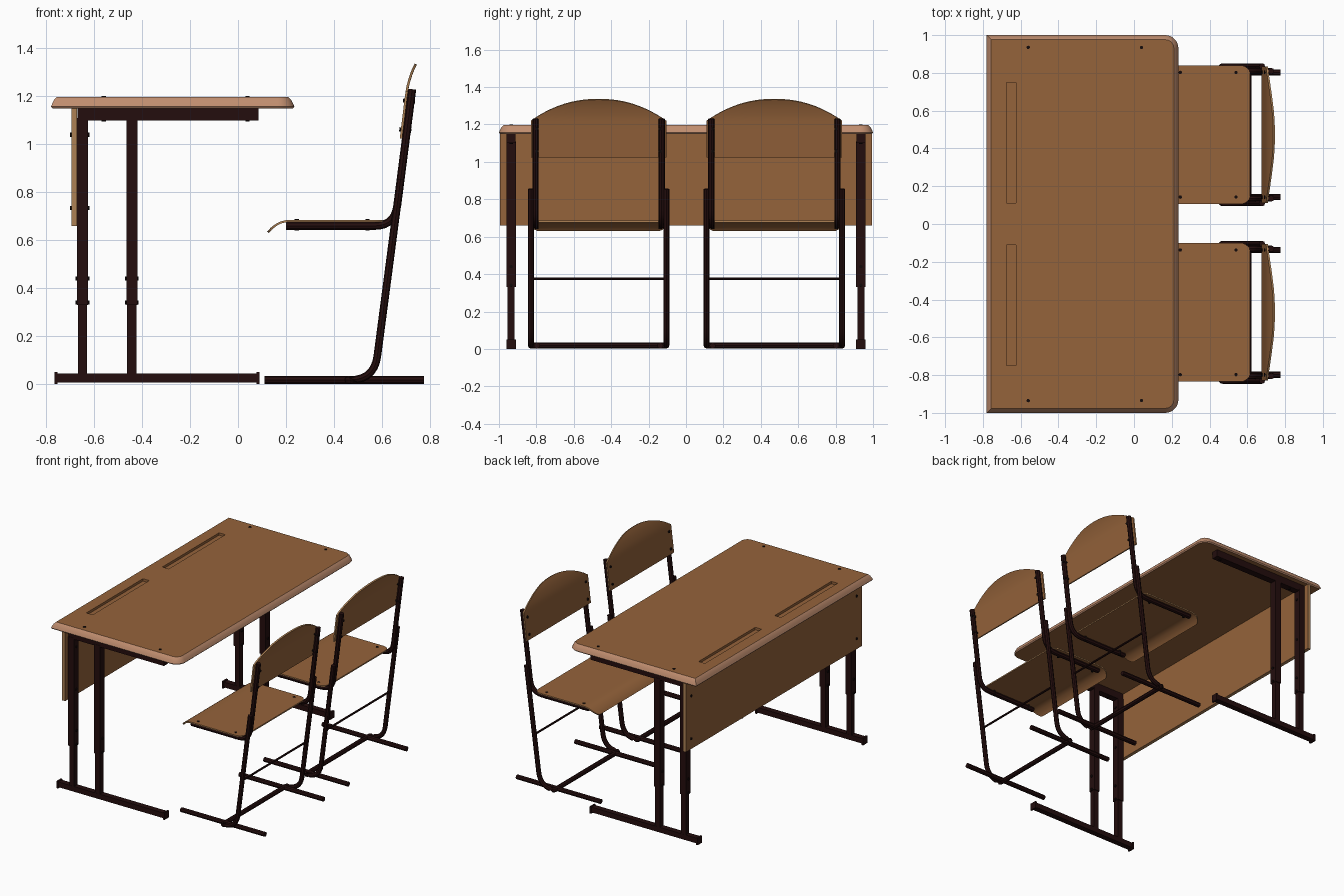
import bpy, bmesh, math
from mathutils import Vector, Matrix

if "Cube" in bpy.data.objects:
    bpy.data.objects.remove(bpy.data.objects["Cube"], do_unlink=True)


def material(name, rgb):
    m = bpy.data.materials.new(name)
    m.use_nodes = True
    m.diffuse_color = (*rgb, 1)
    m.node_tree.nodes["Principled BSDF"].inputs["Base Color"].default_value = (*rgb, 1)
    return m


WOOD = material("brown wood", (0.30, 0.125, 0.043))
TRIM = material("pale edge trim", (0.53, 0.27, 0.16))
PLY = material("plywood edge", (0.42, 0.22, 0.09))
METAL = material("dark brown metal", (0.017, 0.004, 0.004))
BOLT = material("black bolt", (0.006, 0.003, 0.003))


def finish(name, bm, *mats):
    bmesh.ops.recalc_face_normals(bm, faces=bm.faces)
    me = bpy.data.meshes.new(name)
    bm.to_mesh(me)
    bm.free()
    ob = bpy.data.objects.new(name, me)
    bpy.context.collection.objects.link(ob)
    for m in mats:
        me.materials.append(m)
    return ob


def activate(ob):
    bpy.ops.object.select_all(action='DESELECT')
    ob.select_set(True)
    bpy.context.view_layer.objects.active = ob


def smooth(ob):
    activate(ob)
    bpy.ops.object.shade_smooth_by_angle(angle=math.radians(35))


def box(name, lo, hi, *mats):
    lo, hi = Vector(lo), Vector(hi)
    bm = bmesh.new()
    m = Matrix.Translation((lo + hi) / 2) @ Matrix.Diagonal((*(hi - lo), 1))
    bmesh.ops.create_cube(bm, size=1, matrix=m)
    return finish(name, bm, *mats)


def bolts(name, spots, axis, length, radius=0.009):
    # short cylinders that share one axis
    bm = bmesh.new()
    turn = Vector((0, 0, 1)).rotation_difference(Vector(axis)).to_matrix().to_4x4()
    for p in spots:
        bmesh.ops.create_cone(bm, cap_ends=True, segments=10, radius1=radius, radius2=radius,
                              depth=length, matrix=Matrix.Translation(p) @ turn)
    smooth(finish(name, bm, BOLT))


def fillet(points, radius):
    # round the inner corners of a path
    pts = [Vector(p) for p in points]
    path = [pts[0]]
    for a, b, c in zip(pts, pts[1:], pts[2:]):
        p, q = b + (a - b).normalized() * radius, b + (c - b).normalized() * radius
        for i in range(8):
            t = i / 7
            path.append(p * (1 - t) ** 2 + b * 2 * t * (1 - t) + q * t * t)
    return path + [pts[-1]]


def tube(name, path, radius):
    cu = bpy.data.curves.new(name, 'CURVE')
    cu.dimensions = '3D'
    cu.bevel_depth, cu.bevel_resolution, cu.use_fill_caps = radius, 2, True
    sp = cu.splines.new('POLY')
    sp.points.add(len(path) - 1)
    for pt, co in zip(sp.points, path):
        pt.co = (*co, 1)
    ob = bpy.data.objects.new(name, cu)
    bpy.context.collection.objects.link(ob)
    cu.materials.append(METAL)
    activate(ob)
    bpy.ops.object.convert(target='MESH')
    smooth(bpy.context.object)


def sheet(name, f, nu, nv, thick):
    # thin bent board from a surface function, with a plywood rim
    bm = bmesh.new()
    g = [[bm.verts.new(f(u / nu, v / nv)) for v in range(nv + 1)] for u in range(nu + 1)]
    for u in range(nu):
        for v in range(nv):
            bm.faces.new((g[u][v], g[u + 1][v], g[u + 1][v + 1], g[u][v + 1]))
    ob = finish(name, bm, WOOD, PLY)
    mod = ob.modifiers.new("thickness", 'SOLIDIFY')
    mod.thickness, mod.offset, mod.material_offset_rim = thick, 0, 1
    activate(ob)
    bpy.ops.object.modifier_apply(modifier=mod.name)
    smooth(ob)


def interp(table, x):
    for (a, b), (c, d) in zip(table, table[1:]):
        if x <= c:
            return b + (d - b) * (x - a) / (c - a)
    return table[-1][1]


# Desk top: stacked outlines give the rounded rim
def outline(inset, z):
    x0, x1, w = -0.78 + inset, 0.235 - inset, 1 - inset
    r = 0.07 - inset
    pts = [(x0, -w, z)]
    for sy, start in ((-1, -90), (1, 0)):
        for i in range(9):
            a = math.radians(start + i * 90 / 8)
            pts.append((x1 - r + r * math.cos(a), sy * (w - r) + r * math.sin(a), z))
    return pts + [(x0, w, z)]


bm = bmesh.new()
layers = ((0.006, 1.15), (0, 1.157), (0.006, 1.172), (0.014, 1.187), (0.024, 1.197))
loops = [[bm.verts.new(p) for p in outline(*l)] for l in layers]
for a, b in zip(loops, loops[1:]):
    for i in range(len(a)):
        j = (i + 1) % len(a)
        bm.faces.new((a[i], a[j], b[j], b[i])).material_index = 1
bm.faces.new(loops[0])
bm.faces.new(loops[-1])
desk_top = finish("desk_top", bm, WOOD, TRIM)

# Pencil grooves cut into the top
for s in (1, -1):
    y0, y1 = sorted((s * 0.11, s * 0.75))
    cutter = box("groove_cutter", (-0.675, y0, 1.18), (-0.625, y1, 1.25), WOOD)
    cutter.hide_render = True
    mod = desk_top.modifiers.new("groove", 'BOOLEAN')
    mod.operation, mod.solver, mod.object = 'DIFFERENCE', 'EXACT', cutter
    activate(desk_top)
    bpy.ops.object.modifier_apply(modifier=mod.name)
    bpy.data.objects.remove(cutter, do_unlink=True)
smooth(desk_top)

# Modesty panel with pale cut ends
panel = box("modesty_panel", (-0.695, -0.995, 0.66), (-0.671, 0.995, 1.15), WOOD, PLY)
for f in panel.data.polygons:
    f.material_index = int(abs(f.normal.x) < 0.5)

# Desk side frames
for s, side in ((1, "left"), (-1, "right")):
    y = s * 0.935

    def bar(name, x0, x1, z0, z1, half):
        box(side + "_" + name, (x0, y - half, z0), (x1, y + half, z1), METAL)

    bar("top_rail", -0.67, 0.085, 1.10, 1.15, 0.024)
    bar("foot_rail", -0.757, 0.085, 0.008, 0.045, 0.02)
    bar("foot_cap_rear", -0.765, -0.752, 0, 0.05, 0.025)
    bar("foot_cap_front", 0.078, 0.09, 0, 0.05, 0.025)
    for i, x in enumerate((-0.648, -0.443)):
        bar(f"upper_leg_{i}", x - 0.023, x + 0.023, 0.33, 1.11, 0.026)
        bar(f"lower_leg_{i}", x - 0.019, x + 0.019, 0.04, 0.34, 0.019)
        bolts(f"{side}_leg_bolts_{i}", [(x, y, z) for z in (0.34, 0.44)], (1, 0, 0), 0.058)
    bolts(side + "_panel_bolts", [(-0.66, y, z) for z in (0.735, 1.04)], (1, 0, 0), 0.08)
    bolts(side + "_top_bolts", [(x, y, 1.148) for x in (-0.56, 0.04)], (0, 0, 1), 0.106)


# Chairs
def lean(z):
    return 0.568 + 0.129 * z


SEAT = ((0.125, 0.633), (0.14, 0.65), (0.16, 0.665), (0.18, 0.675), (0.205, 0.681), (0.62, 0.681))
BACK = ((1.02, 0.679), (1.20, 0.701), (1.24, 0.707), (1.28, 0.718), (1.31, 0.729), (1.336, 0.742))


def build_chair(side, c):
    def seat(u, v):
        # finer steps near both ends, where the corners are rounded
        x = 0.125 + 0.49 * (0.5 - 0.5 * math.cos(math.pi * u))
        d = min(x - 0.125, 0.615 - x)
        r = 0.05
        trim = r - math.sqrt(r * r - (r - d) ** 2) if d < r else 0
        return x, c + (0.367 - trim) * (2 * v - 1), interp(SEAT, x)

    def back(u, v):
        t = -math.cos(math.pi * v)
        z = 1.025 + u * (0.195 + 0.115 * (1 - abs(t) ** 2.2))
        return interp(BACK, z), c + 0.362 * t, z

    sheet(side + "_seat", seat, 28, 6, 0.009)
    sheet(side + "_backrest", back, 16, 24, 0.01)

    # Lower frame: one bent tube from side to side along the floor
    half = [(lean(0.855), 0.3625, 0.855), (lean(0), 0.3625, 0.018), (0.46, 0.3625, 0.018)]
    path = [(x, c + y, z) for x, y, z in half]
    path += [(x, c - y, z) for x, y, z in reversed(half)]
    corner = fillet(path[:3], 0.1)[:-1]
    other = [Vector((p.x, 2 * c - p.y, p.z)) for p in reversed(corner)]
    floor_bar = fillet([corner[-1], path[2], path[3], other[0]], 0.012)
    tube(side + "_lower_frame", corner + floor_bar[1:-1] + other, 0.016)
    x = lean(0.375)
    tube(side + "_cross_rod", [(x, c - 0.377, 0.375), (x, c + 0.377, 0.375)], 0.007)

    # Seat and back tubes with floor runners
    for s in (1, -1):
        y = c + s * 0.3375
        bend = fillet([(0.2, y, 0.66), (lean(0.66), y, 0.66), (lean(1.23), y, 1.23)], 0.085)
        tube(side + "_seat_and_back_tube", bend, 0.0165)
        y = c + s * 0.33
        tube(side + "_floor_runner", [(0.11, y, 0.018), (0.775, y, 0.018)], 0.0165)

    ys = (c - 0.33, c + 0.33)
    bolts(side + "_seat_bolts", [(x, y, 0.664) for x in (0.245, 0.54) for y in ys], (0, 0, 1), 0.048)
    bolts(side + "_back_bolts", [(lean(z) - 0.007, y, z) for z in (1.06, 1.18) for y in ys],
          (1, 0, -0.129), 0.05)


build_chair("left", 0.4725)
build_chair("right", -0.4675)
